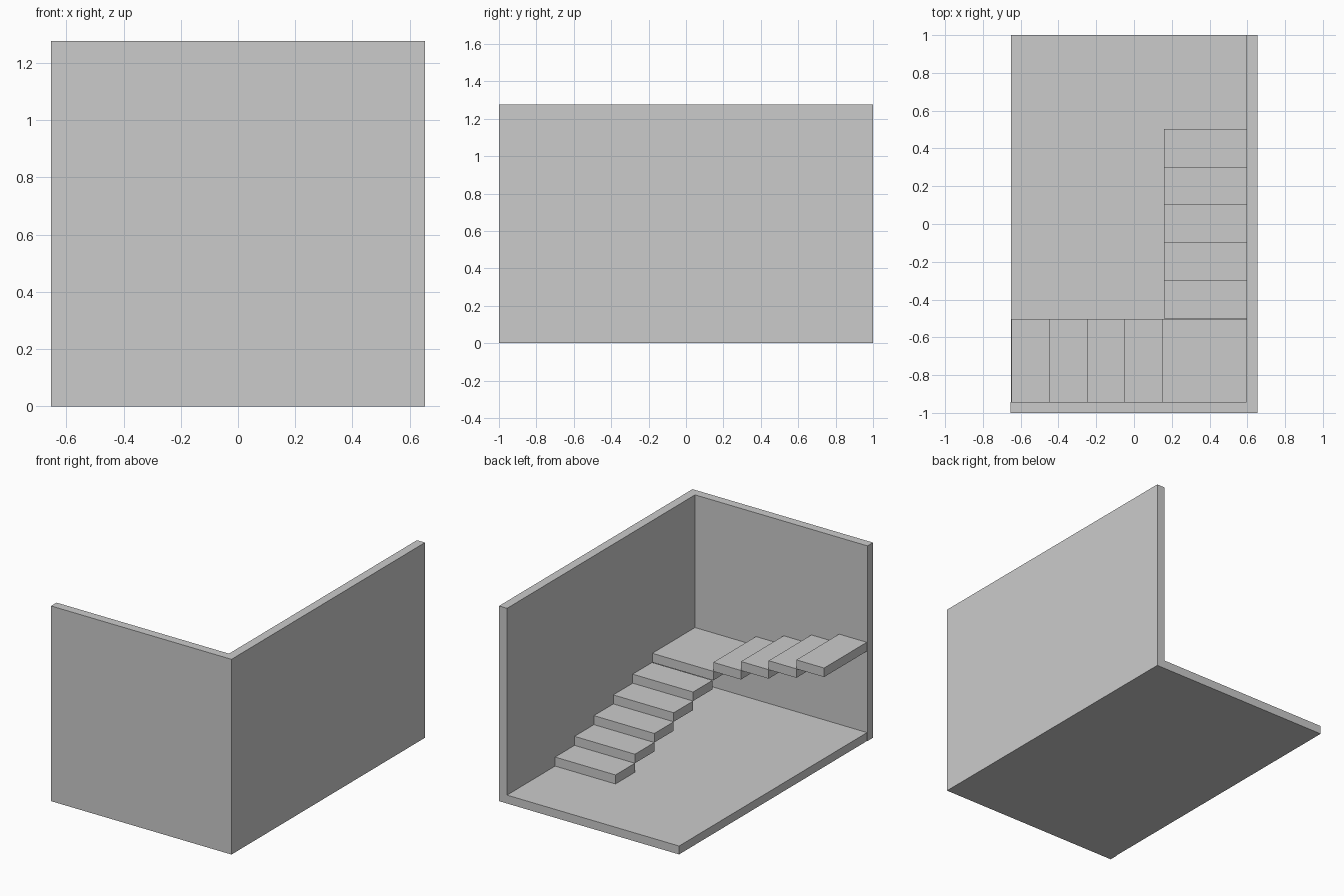
import bpy
import bmesh
from mathutils import Matrix, Vector

if "Cube" in bpy.data.objects:
    bpy.data.objects.remove(bpy.data.objects["Cube"], do_unlink=True)

# Single plain grey material
GREY = (0.6, 0.6, 0.6, 1.0)
grey = bpy.data.materials.new("plain_grey")
grey.use_nodes = True
grey.diffuse_color = GREY
bsdf = next(n for n in grey.node_tree.nodes if n.type == 'BSDF_PRINCIPLED')
bsdf.inputs["Base Color"].default_value = GREY


def box(name, x, y, z):
    """Box from (min, max) ranges on each axis."""
    low, high = (Vector(c) for c in zip(x, y, z))
    bm = bmesh.new()
    place = Matrix.Translation((low + high) / 2) @ Matrix.Diagonal((*(high - low), 1))
    bmesh.ops.create_cube(bm, size=1, matrix=place)
    mesh = bpy.data.meshes.new(name)
    bm.to_mesh(mesh)
    bm.free()
    mesh.materials.append(grey)
    obj = bpy.data.objects.new(name, mesh)
    bpy.context.collection.objects.link(obj)
    return obj


HALF_X, HEIGHT = 0.653, 1.277
FLOOR_TOP = 0.055
WALL_X, WALL_Y = 0.595, -0.943      # inner wall faces
RISE, TREAD = 0.059, 0.2005
LANDING_X, LANDING_Y = 0.154, -0.502
FLIGHT_START = 0.503
LOWER_STEPS, UPPER_STEPS = 5, 4

# Floor slab and the two walls
box("floor", (-0.65, WALL_X), (WALL_Y, 1), (0, FLOOR_TOP))
box("side_wall", (WALL_X, HALF_X), (-1, 1), (0, HEIGHT))
box("front_wall", (-HALF_X, WALL_X), (-1, WALL_Y), (0, HEIGHT))


def level(k):
    """Height range of the k-th tread."""
    bottom = FLOOR_TOP + RISE * k
    return bottom, bottom + RISE


# Lower flight along the side wall
for k in range(LOWER_STEPS):
    back = FLIGHT_START - TREAD * k
    box(f"lower_step_{k + 1}", (0.158, WALL_X), (back - TREAD, back), level(k))

# Corner landing
box("landing", (LANDING_X, WALL_X), (WALL_Y, LANDING_Y), level(LOWER_STEPS))

# Upper flight along the front wall
for k in range(UPPER_STEPS):
    right = LANDING_X - TREAD * k
    box(f"upper_step_{k + 1}", (right - TREAD, right), (WALL_Y, LANDING_Y),
        level(LOWER_STEPS + 1 + k))
